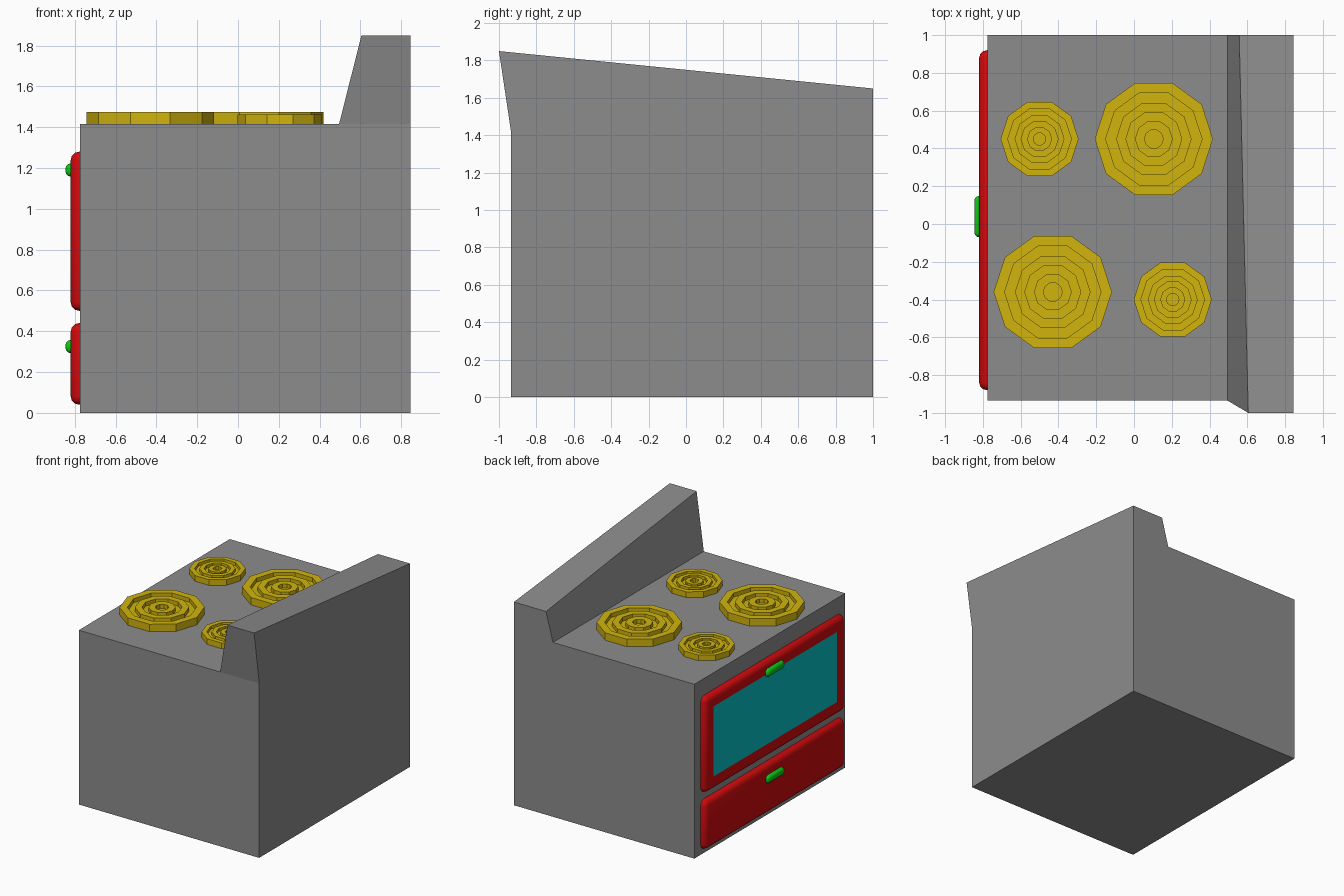
import bpy, bmesh, math
from mathutils import Vector

cube = bpy.data.objects.get("Cube")
if cube:
    bpy.data.objects.remove(cube, do_unlink=True)


def material(name, rgb):
    m = bpy.data.materials.new(name)
    m.use_nodes = True
    m.diffuse_color = (*rgb, 1)
    m.node_tree.nodes["Principled BSDF"].inputs["Base Color"].default_value = (*rgb, 1)
    return m


GREY = material("grey enamel", (0.264, 0.264, 0.264))
RED = material("red door", (0.64, 0.003, 0.004))
TEAL = material("teal glass", (0.002, 0.53, 0.56))
GREEN = material("green handle", (0.004, 0.60, 0.008))
YELLOW = material("yellow burner", (0.64, 0.46, 0.004))


def finish(name, bm, mats, smooth=False):
    bmesh.ops.recalc_face_normals(bm, faces=bm.faces)
    mesh = bpy.data.meshes.new(name)
    bm.to_mesh(mesh)
    bm.free()
    for m in mats:
        mesh.materials.append(m)
    ob = bpy.data.objects.new(name, mesh)
    bpy.context.collection.objects.link(ob)
    if smooth:
        bpy.ops.object.select_all(action="DESELECT")
        ob.select_set(True)
        bpy.context.view_layer.objects.active = ob
        bpy.ops.object.shade_smooth_by_angle(angle=math.radians(40))
    return ob


def rounded_box(lo, hi, bevel, segments):
    bm = bmesh.new()
    bmesh.ops.create_cube(bm, size=1)
    lo, hi = Vector(lo), Vector(hi)
    for v in bm.verts:
        v.co = Vector([lo[i] if v.co[i] < 0 else hi[i] for i in range(3)])
    bmesh.ops.bevel(bm, geom=bm.edges[:], offset=bevel, segments=segments,
                    profile=0.5, affect="EDGES")
    return bm


# Body: stepped side profile joined end to end, the back panel top is skewed
TOP = 1.415
right = [(-0.775, -0.935, 0), (0.845, -0.935, 0), (0.845, -0.935, TOP),
         (0.845, -1, 1.85), (0.605, -1, 1.85), (0.495, -0.935, TOP), (-0.775, -0.935, TOP)]
left = [(-0.775, 1, 0), (0.845, 1, 0), (0.845, 1, TOP),
        (0.845, 1, 1.65), (0.557, 1, 1.65), (0.495, 1, TOP), (-0.775, 1, TOP)]
bm = bmesh.new()
a = [bm.verts.new(p) for p in right]
b = [bm.verts.new(p) for p in left]
for i in range(7):
    j = (i + 1) % 7
    bm.faces.new((a[i], a[j], b[j], b[i]))
for ring in (a, b):
    bm.faces.new((ring[0], ring[1], ring[2], ring[5], ring[6]))
    bm.faces.new((ring[2], ring[3], ring[4], ring[5]))
finish("stove_body", bm, [GREY])

# Oven door with an inset window, and the plain drawer below it
for name, z0, z1 in (("oven_door", 0.5, 1.28), ("lower_drawer", 0.04, 0.44)):
    bm = rounded_box((-0.82, -0.88, z0), (-0.70, 0.92, z1), 0.042, 3)
    if name == "oven_door":
        bm.normal_update()
        front = max((f for f in bm.faces if f.normal.x < -0.99), key=lambda f: f.calc_area())
        bmesh.ops.inset_region(bm, faces=[front], thickness=0.09, depth=0)
        front.material_index = 1
        bmesh.ops.translate(bm, verts=front.verts[:], vec=(0.004, 0, 0))
    finish(name, bm, [RED, TEAL], smooth=True)

# Handles
for name, z in (("door_handle", 1.19), ("drawer_handle", 0.325)):
    bm = rounded_box((-0.845, -0.07, z - 0.032), (-0.79, 0.148, z + 0.032), 0.024, 3)
    finish(name, bm, [GREEN], smooth=True)


# Burners: ten-sided discs with concentric grooves
def burner(name, x, y, s, h):
    low = h * 0.45
    profile = [(0.313, 0), (0.313, h), (0.255, h), (0.255, low), (0.2, low), (0.2, h),
               (0.148, h), (0.148, low), (0.1, low), (0.1, h), (0.05, h), (0.05, low)]
    bm = bmesh.new()
    rings = []
    for r, z in profile:
        rings.append([bm.verts.new((x + r * s * math.cos(k * math.tau / 10),
                                    y + r * s * math.sin(k * math.tau / 10), TOP + z))
                      for k in range(10)])
    for p, q in zip(rings, rings[1:]):
        for k in range(10):
            n = (k + 1) % 10
            bm.faces.new((p[k], p[n], q[n], q[k]))
    bm.faces.new(rings[-1])
    bm.faces.new(rings[0])
    finish(name, bm, [YELLOW])


burner("large_burner_back", 0.105, 0.45, 1, 0.06)
burner("large_burner_front", -0.43, -0.36, 1, 0.06)
burner("small_burner_front", -0.5, 0.45, 0.66, 0.046)
burner("small_burner_back", 0.205, -0.4, 0.66, 0.046)
